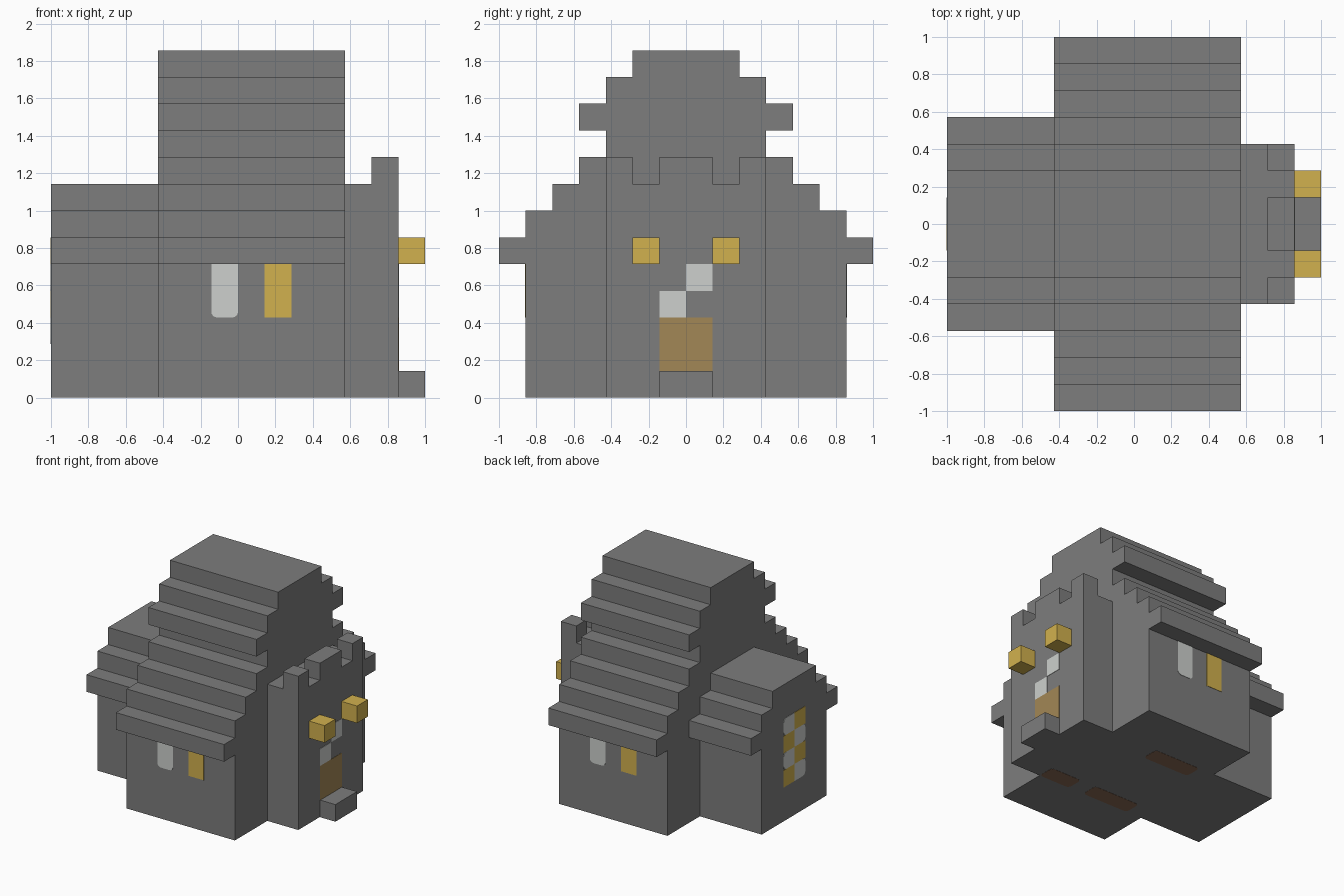
import bpy, bmesh, math
from mathutils import Vector

U = 1 / 7          # one building block
T = 0.003          # thickness of flat panes
cube = bpy.data.objects.get("Cube")
if cube:
    bpy.data.objects.remove(cube)


def material(name, rgb):
    m = bpy.data.materials.new(name)
    m.use_nodes = True
    m.diffuse_color = (*rgb, 1)
    m.node_tree.nodes["Principled BSDF"].inputs["Base Color"].default_value = (*rgb, 1)
    return m


STONE = material("grey stone", (0.205, 0.205, 0.205))
GOLD = material("amber glow", (0.64, 0.44, 0.077))
GLASS = material("pale glass", (0.61, 0.63, 0.61))
WOOD = material("door wood", (0.365, 0.243, 0.093))
EARTH = material("dark brown", (0.25, 0.14, 0.087))


def extrude(name, points, offset, mat):
    """Solid made by pushing a flat outline along an offset."""
    bm = bmesh.new()
    face = bm.faces.new([bm.verts.new(p) for p in points])
    top = bmesh.ops.extrude_face_region(bm, geom=[face], use_keep_orig=True)["geom"]
    bmesh.ops.translate(bm, vec=offset, verts=[g for g in top if isinstance(g, bmesh.types.BMVert)])
    bmesh.ops.recalc_face_normals(bm, faces=bm.faces)
    mesh = bpy.data.meshes.new(name)
    bm.to_mesh(mesh)
    bm.free()
    mesh.materials.append(mat)
    obj = bpy.data.objects.new(name, mesh)
    bpy.context.collection.objects.link(obj)
    return obj


def gable(name, x0, x1, tiers):
    """Symmetric stepped section (half width, top height) run along x."""
    half, z = [], 0
    for w, top in tiers:
        half += [(w, z), (w, top)]
        z = top
    outline = half + [(-y, z) for y, z in reversed(half)]
    # the base sits just above the floor patches
    pts = [(x0 * U, y * U, max(z * U, T / 2)) for y, z in outline]
    return extrude(name, pts, Vector(((x1 - x0) * U, 0, 0)), STONE)


def box(name, x0, x1, y0, y1, z0, z1, mat):
    pts = [(x0, y0, z0), (x1, y0, z0), (x1, y1, z0), (x0, y1, z0)]
    return extrude(name, [Vector(p) * U for p in pts], Vector((0, 0, (z1 - z0) * U)), mat)


def pane(name, axis, level, a0, a1, b0, b1, mat, rounded=""):
    """Thin plate on a wall; rounded lists corners 0-3 counted from low a, low b."""
    r = 0.22
    corners = [(a0, b0, 1, 1), (a1, b0, -1, 1), (a1, b1, -1, -1), (a0, b1, 1, -1)]
    pts = []
    for i, (a, b, sa, sb) in enumerate(corners):
        if str(i) not in rounded:
            pts.append((a, b))
            continue
        for k in range(5):
            t = math.pi + i * math.pi / 2 + k * math.pi / 8
            pts.append((a + sa * r + r * math.cos(t), b + sb * r + r * math.sin(t)))
    out = Vector((0, 0, 0))
    out["xyz".index(axis)] = T if level >= 0 else -T
    place = {"x": lambda a, b: (level, a, b),
             "y": lambda a, b: (a, level, b),
             "z": lambda a, b: (a, b, level)}[axis]
    return extrude(name, [Vector(place(a, b)) * U for a, b in pts], out, mat)


# Main hall and side wing with stepped roofs
gable("main_hall", -3, 4, [(6, 5), (7, 6), (6, 7), (5, 8), (4, 9),
                           (3, 10), (4, 11), (3, 12), (2, 13)])
gable("side_wing", -7, -3, [(3, 5), (4, 6), (3, 7), (2, 8)])

# Entrance porch with notched parapet
gable("porch", 4, 5, [(3, 8)])
notched = [(-3, 0), (3, 0), (3, 9), (2, 9), (2, 8), (1, 8),
           (1, 9), (-1, 9), (-1, 8), (-2, 8), (-2, 9), (-3, 9)]
extrude("porch_parapet_wall", [(5 * U, y * U, max(z * U, T / 2)) for y, z in notched],
        Vector((U, 0, 0)), STONE)
box("doorstep", 6, 7, -1, 1, 0, 1, STONE)
for side, y in (("right", -2), ("left", 1)):
    box(side + "_lamp", 6, 7, y, y + 1, 5, 6, GOLD)

# Door and the panes above it
pane("door", "x", 6, -1, 1, 1, 3, WOOD)
pane("door_pane_low", "x", 6, -1, 0, 3, 4, GLASS)
pane("door_pane_high", "x", 6, 0, 1, 4, 5, GLASS)

# Long wall windows, colours swapped between front and back
for side, level, glass_x, gold_x in (("front", -6, -1, 1), ("back", 6, 1, -1)):
    pane(side + "_glass_window", "y", level, glass_x, glass_x + 1, 3, 5, GLASS, "01")
    pane(side + "_amber_window", "y", level, gold_x, gold_x + 1, 3, 5, GOLD)

# Chequered window on the wing
for row in range(4):
    for col in range(2):
        amber = (row + col) % 2 == 1
        pane(f"wing_window_{row}_{col}", "x", -7, col - 1, col, row + 2, row + 3,
             GOLD if amber else GLASS, "" if amber else ("12" if col else "03"))

# Floor patches under the hall
for i, (x0, x1, y0) in enumerate([(-2, 1, 2), (-2, 1, -3), (2, 4, -3)]):
    pane(f"floor_patch_{i}", "z", 0, x0, x1, y0, y0 + 1, EARTH, "0123")
